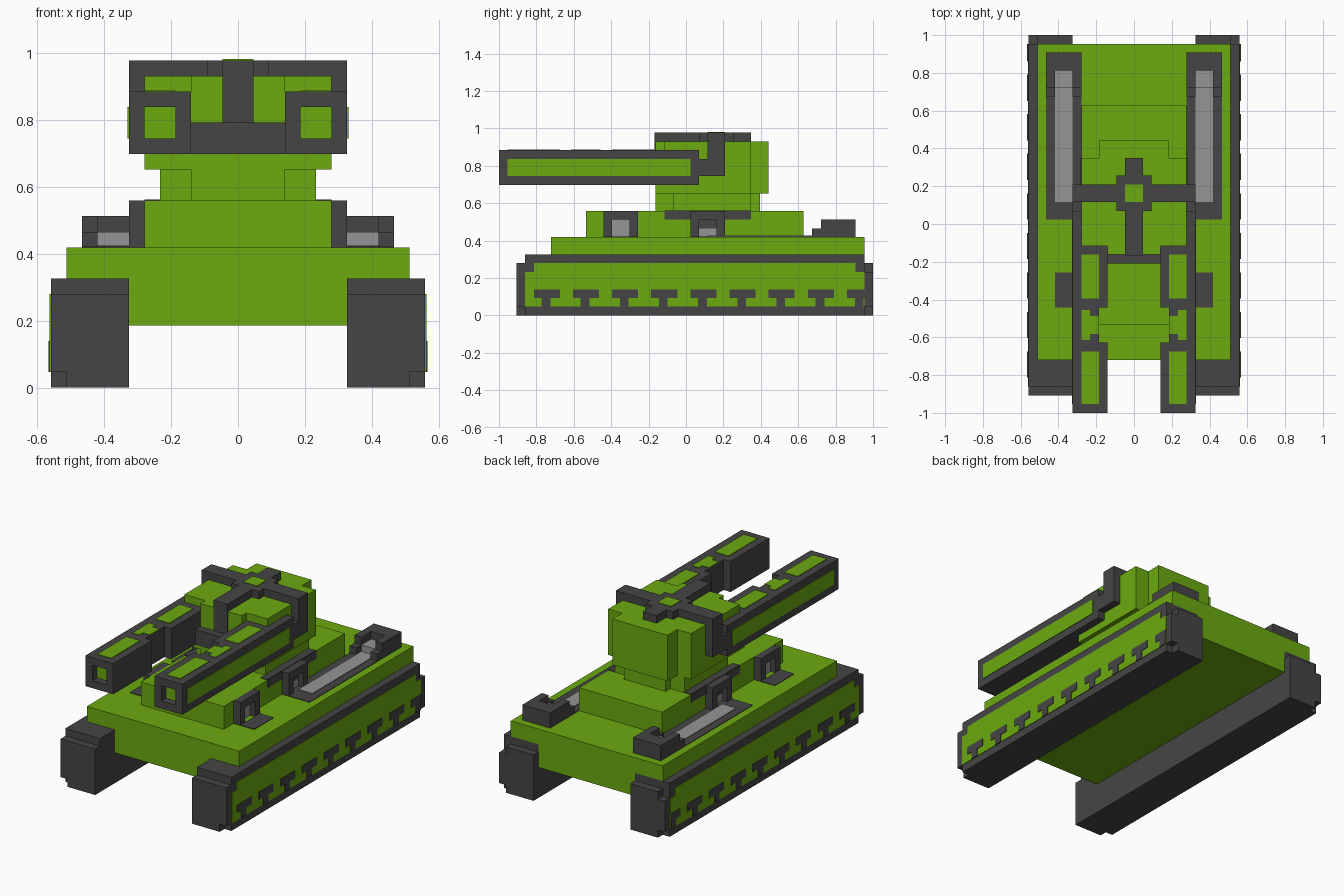
import bpy, bmesh

if "Cube" in bpy.data.objects:
    bpy.data.objects.remove(bpy.data.objects["Cube"])

V = 2 / 43      # grid unit of the blocky model
T = 0.08        # thickness of painted plates, in grid units


def material(name, rgb):
    m = bpy.data.materials.new(name)
    m.diffuse_color = (*rgb, 1)
    m.use_nodes = True
    m.node_tree.nodes["Principled BSDF"].inputs["Base Color"].default_value = m.diffuse_color
    return m


GREEN = material("green", (0.150, 0.402, 0.005))
DARK = material("dark_grey", (0.060, 0.060, 0.060))
GREY = material("light_grey", (0.300, 0.300, 0.300))


def part(name, mat, boxes, mirror=False):
    """Object made of boxes (x0, x1, y0, y1, z0, z1) in grid units; y counts from the front."""
    bm = bmesh.new()
    for x0, x1, y0, y1, z0, z1 in boxes:
        for s in ((1, -1) if mirror else (1,)):
            for v in bmesh.ops.create_cube(bm, size=1)["verts"]:
                x = x0 + (v.co.x + 0.5) * (x1 - x0)
                y = y0 + (v.co.y + 0.5) * (y1 - y0)
                z = z0 + (v.co.z + 0.5) * (z1 - z0)
                v.co = (s * x * V, y * V - 1, z * V)
    bmesh.ops.recalc_face_normals(bm, faces=bm.faces)
    me = bpy.data.meshes.new(name)
    bm.to_mesh(me)
    bm.free()
    me.materials.append(mat)
    ob = bpy.data.objects.new(name, me)
    bpy.context.collection.objects.link(ob)
    return ob


# Tracks with stepped ends
part("tracks", DARK, [
    (7, 12, 3, 42, 0, 7),
    (7, 12, 2, 3, 1, 6), (7, 11, 2, 3, 0, 1),
    (7, 12, 42, 43, 1, 5), (7, 11, 42, 43, 0, 1), (7, 11, 42, 43, 5, 6),
], True)

# Green side panels (top corners clipped) and the dark T-shaped tread marks
part("track_panels", GREEN, [(12, 12 + T, 3, 42, 1, 5), (12, 12 + T, 4, 41, 5, 6)], True)
marks = []
for i in range(9):
    k = 4 + 4.5 * i
    marks += [(12, 12 + 2 * T, k, min(k + 3, 42), 2, 3),
              (12, 12 + 2 * T, k + 0.9, k + 1.9, 1, 2)]
part("tread_marks", DARK, marks, True)

# Hull and deck
part("hull", GREEN, [(-11, 11, 6, 42, 7, 9), (-7, 7, 6, 42, 4, 7)])
part("deck", GREEN, [(-6, 6, 10, 35, 9, 12)])
part("deck_edge_trim", DARK, [(6, 6 + T, 19, 29, 11, 12), (5, 6, 19, 29, 12, 12 + T)], True)

# Front brackets beside the deck
part("front_brackets", DARK, [
    (6, 7, 12, 13, 9, 12), (6, 7, 15, 16, 9, 12), (6, 7, 13, 15, 11, 12),
    (7, 9, 12, 16, 9, 9 + T),
], True)
part("front_bracket_inserts", GREY, [(6, 6.3, 13, 15, 9, 11)], True)

# Middle brackets at the front end of the rails
part("middle_brackets", DARK, [
    (6, 7, 22, 23, 9, 12), (6, 7, 25, 26, 9, 12), (6, 7, 23, 25, 11, 12),
    (6, 6.3, 23, 25, 10, 11),
], True)
part("middle_bracket_inserts", GREY, [(6, 6.3, 23, 25, 9, 10)], True)

# Long rails painted on the hull, rising into boxes at the back
part("rail_borders", DARK, [(6, 10, 22, 37, 9, 9 + T)], True)
part("rail_channels", GREY, [(7, 9, 24, 37, 9, 9 + 2 * T), (7, 9, 37, 39, 9, 10)], True)
part("rail_end_boxes", DARK, [
    (6, 7, 36, 37, 9, 10), (9, 10, 36, 37, 9, 10),
    (6, 7, 37, 41, 9, 11), (9, 10, 37, 41, 9, 11), (7, 9, 39, 41, 9, 11),
], True)

# Turret neck and body, with stepped corners
part("turret_neck", GREEN, [(-5, 5, 20, 29, 12, 14), (-3, 3, 18, 30, 12, 14)])
part("turret_body", GREEN, [
    (-6, 6, 19, 29, 14, 20), (-4, 4, 29, 31, 14, 20), (-3, 3, 18, 19, 14, 20),
    (-6, -3, 18, 19, 14, 15), (3, 6, 18, 19, 14, 15),
])

# Dark cross strap over the turret, its side arms and the front plate
part("turret_cross", DARK, [
    (-1, 1, 18, 29, 20, 21), (-7, 7, 24, 26, 20, 21), (-2, 2, 23, 27, 20, 21),
    (-1, 1, 17.9, 18, 17, 21), (-3, 3, 17, 18, 15, 17),
])
part("turret_side_arms", DARK, [(6, 7, 24, 26, 16, 20), (6, 7, 23, 24, 16, 18)], True)
part("turret_cap", GREEN, [(-1, 1, 24, 26, 21, 21 + T)])

# Twin guns with open square muzzles
part("guns", DARK, [
    (3, 7, 1, 8, 15, 19), (4, 7, 8, 12, 15, 19), (3, 7, 12, 19, 15, 19),
    (6, 7, 19, 23, 15, 19),
    (3, 4, 0, 1, 15, 19), (6, 7, 0, 1, 15, 19),
    (4, 6, 0, 1, 15, 16), (4, 6, 0, 1, 18, 19),
], True)
part("gun_panels", GREEN, [
    (4, 6, 1 - T, 1, 16, 18),                       # inside the muzzle
    (7, 7 + T, 1, 22, 16, 18),                      # outer side
    (4, 6, 1, 7, 19, 19 + T), (4, 6, 13, 18, 19, 19 + T),
    (4, 6, 9, 11, 19, 19 + T), (5, 6, 8.3, 9, 19, 19 + T), (5, 6, 11, 11.7, 19, 19 + T),
], True)
